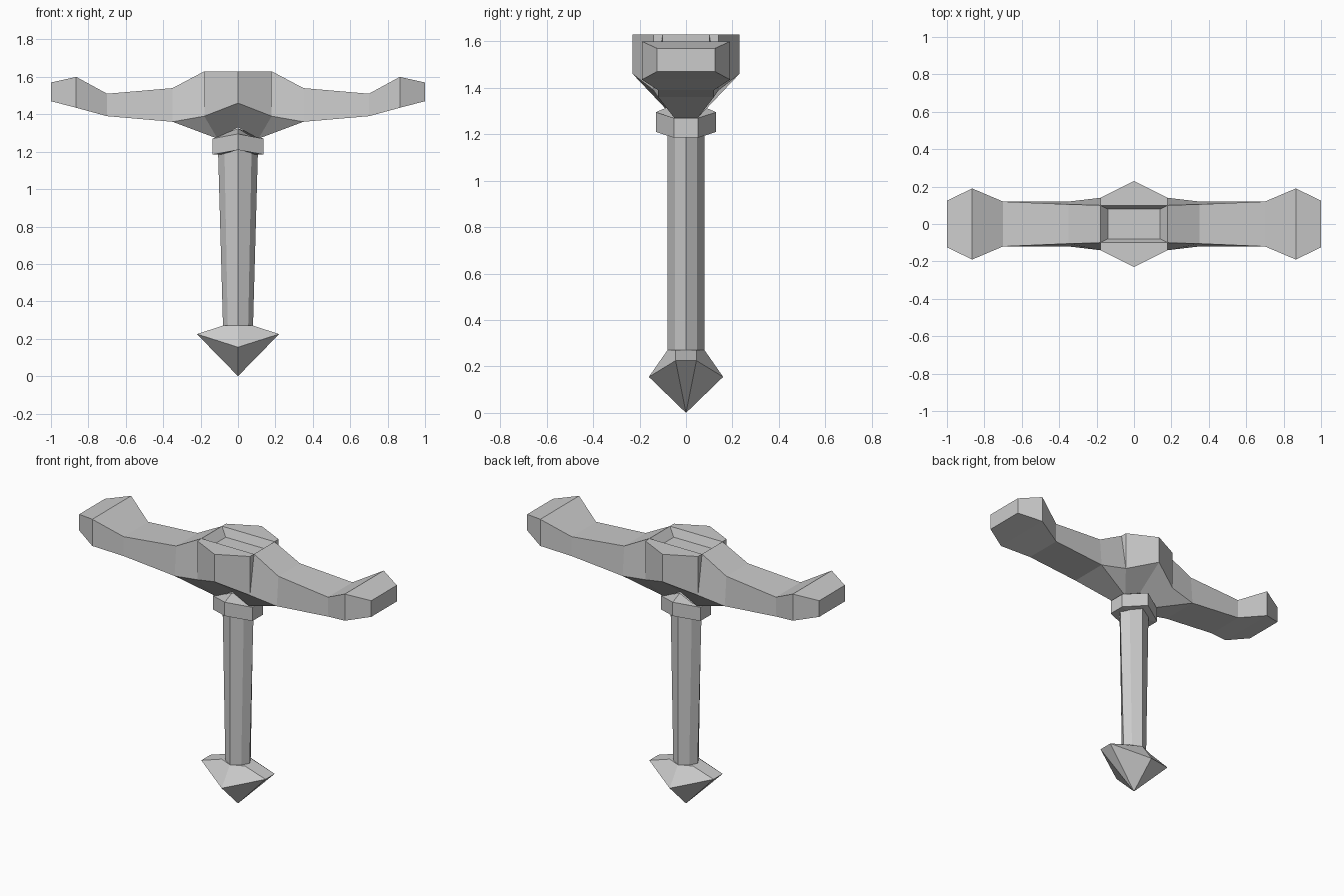
import bpy, bmesh

if "Cube" in bpy.data.objects:
    bpy.data.objects.remove(bpy.data.objects["Cube"])


def loft(name, rings, cap_start=True, cap_end=True):
    """Skin a list of equal-length point rings into one flat-shaded object."""
    bm = bmesh.new()
    loops = [[bm.verts.new(p) for p in r] for r in rings]
    n = len(rings[0])
    for a, b in zip(loops, loops[1:]):
        for i in range(n):
            j = (i + 1) % n
            bm.faces.new((a[i], a[j], b[j], b[i]))
    if cap_start:
        bm.faces.new(loops[0])
    if cap_end:
        bm.faces.new(loops[-1])
    bmesh.ops.remove_doubles(bm, verts=bm.verts, dist=0.0005)
    bmesh.ops.recalc_face_normals(bm, faces=bm.faces)
    me = bpy.data.meshes.new(name)
    bm.to_mesh(me)
    bm.free()
    ob = bpy.data.objects.new(name, me)
    bpy.context.collection.objects.link(ob)
    return ob


def hexring(x, ys, zs, ym, zm):
    """Six-sided ring: side corners (x, ys, zs) and front/back ridge (0, ym, zm)."""
    return [(x, -ys, zs), (x, ys, zs), (0, ym, zm),
            (-x, ys, zs), (-x, -ys, zs), (0, -ym, zm)]


def octring(x, y, z):
    a, b = x * 0.68, y * 0.58
    return [(x, 0, z), (a, b, z), (0, y, z), (-a, b, z),
            (-x, 0, z), (-a, -b, z), (0, -y, z), (a, -b, z)]


def tenring(p, q, r):
    """Ten-sided ring from arm corner p, block corner q and ridge r = (y, z)."""
    half = [p, q, (0, *r), (-q[0], *q[1:]), (-p[0], *p[1:])]
    return half + [(x, -y, z) for x, y, z in reversed(half)]


def box(x, yt, zt, yb, zb):
    return [(x, -yt, zt), (x, yt, zt), (x, yb, zb), (x, -yb, zb)]


# pointed pommel
loft("pommel", [hexring(0, 0, 0, 0, 0),
                hexring(0.22, 0.045, 0.225, 0.16, 0.155),
                hexring(0.08, 0.045, 0.27, 0.08, 0.27)], cap_start=False)

# tapered eight-sided grip
loft("grip", [octring(0.08, 0.08, 0.26), octring(0.107, 0.08, 1.22)])

# chevron collar
loft("collar", [hexring(0.09, 0.03, 1.185, 0.07, 1.21),
                hexring(0.135, 0.052, 1.185, 0.13, 1.21),
                hexring(0.135, 0.052, 1.27, 0.13, 1.295),
                hexring(0.09, 0.045, 1.27, 0.06, 1.325)])

# faceted funnel under the guard
neck = (0.11, 0.05, 1.27)
loft("guard_underside", [tenring(neck, neck, (0.055, 1.33)),
                         tenring((0.35, 0.12, 1.36), (0.18, 0.14, 1.39), (0.23, 1.46))],
     cap_start=False, cap_end=False)
# flat strip closing the underside between the funnel corners is part of the ring

# central block with a shallow tapered socket on top
loft("guard_block", [hexring(0.18, 0.14, 1.39, 0.23, 1.46),
                     hexring(0.18, 0.14, 1.63, 0.23, 1.63),
                     hexring(0.18, 0.10, 1.63, 0.10, 1.63),
                     hexring(0.14, 0.08, 1.58, 0.08, 1.58)], cap_start=False)

# guard arms with flared tips, mirrored
arm = loft("guard_arm", [box(0.18, 0.10, 1.63, 0.14, 1.39),
                         box(0.35, 0.105, 1.54, 0.12, 1.36),
                         box(0.70, 0.12, 1.51, 0.12, 1.39),
                         box(0.865, 0.19, 1.60, 0.19, 1.435),
                         box(1.0, 0.125, 1.57, 0.125, 1.47)], cap_start=False)
mod = arm.modifiers.new("mirror", 'MIRROR')
mod.use_axis[0] = True
mod.use_mirror_merge = False
